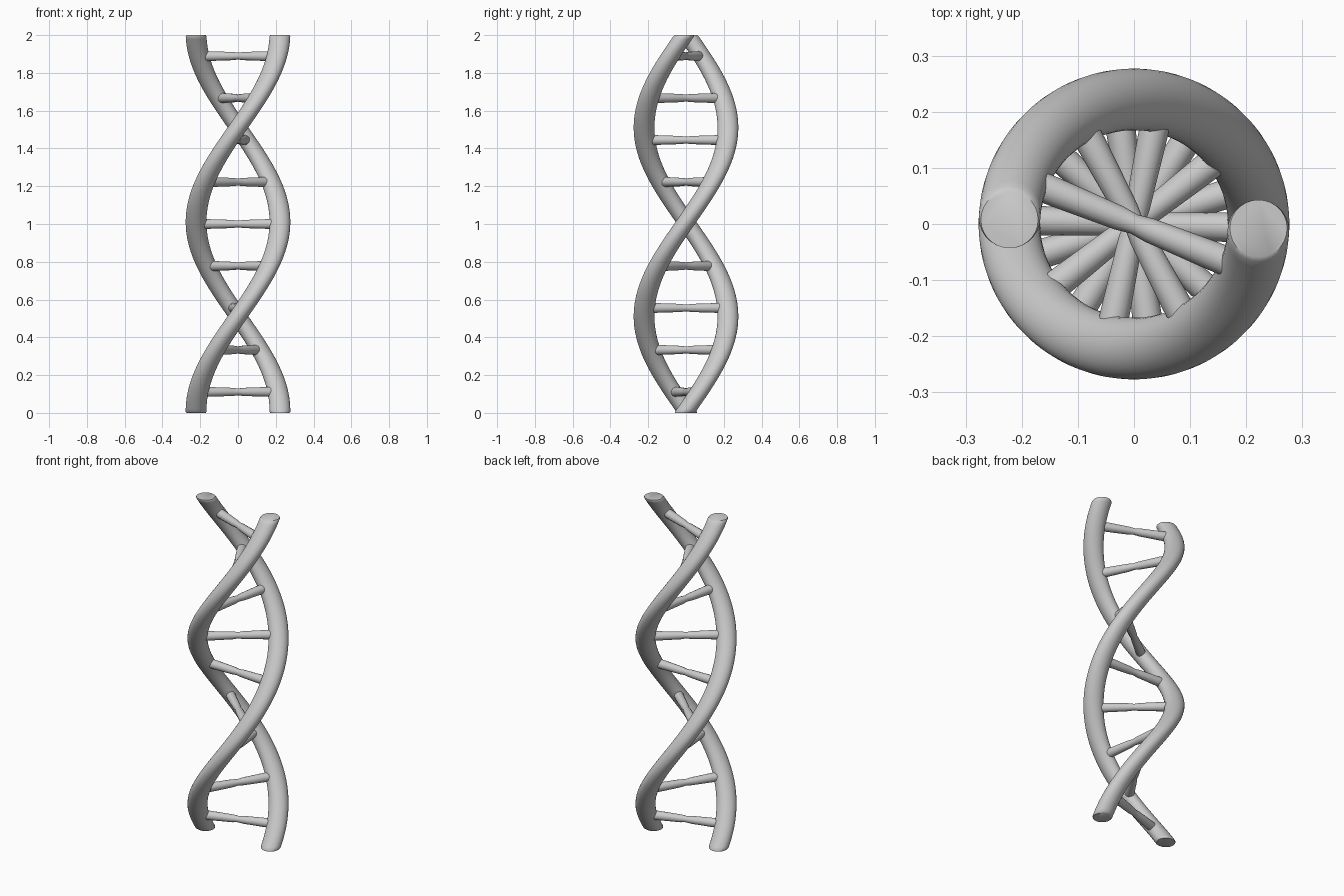
import bpy, bmesh, math
from mathutils import Vector, Matrix

if "Cube" in bpy.data.objects:
    bpy.data.objects.remove(bpy.data.objects["Cube"])

HEIGHT, HELIX_R, TUBE_R = 2.0, 0.222, 0.055
OFFSET = math.radians(-2)


def twist(z):
    return math.pi * z + OFFSET


def skin_rings(name, rings):
    """Bridge a list of equally sized point rings into a capped tube."""
    bm = bmesh.new()
    loops = [[bm.verts.new(p) for p in ring] for ring in rings]
    n = len(loops[0])
    for a, b in zip(loops, loops[1:]):
        for i in range(n):
            j = (i + 1) % n
            bm.faces.new((a[i], a[j], b[j], b[i]))
    bm.faces.new(loops[0][::-1])
    bm.faces.new(loops[-1])
    bmesh.ops.recalc_face_normals(bm, faces=bm.faces)
    mesh = bpy.data.meshes.new(name)
    bm.to_mesh(mesh)
    bm.free()
    obj = bpy.data.objects.new(name, mesh)
    bpy.context.collection.objects.link(obj)
    bpy.ops.object.select_all(action='DESELECT')
    obj.select_set(True)
    bpy.context.view_layer.objects.active = obj
    bpy.ops.object.shade_smooth_by_angle(angle=math.radians(40))
    return obj


def circle(r, n):
    return [(r * math.cos(2 * math.pi * i / n), r * math.sin(2 * math.pi * i / n))
            for i in range(n)]


# Two strands: level circles swept up a full right-handed turn
def strand(name, phase):
    steps = 96
    stations = [(0, 0.051)] + [(0.006, TUBE_R)]
    stations += [(HEIGHT * k / steps, TUBE_R) for k in range(1, steps)]
    stations += [(HEIGHT - 0.006, TUBE_R), (HEIGHT, 0.051)]
    rings = []
    for z, r in stations:
        a = twist(z) + phase
        cx, cy = HELIX_R * math.cos(a), HELIX_R * math.sin(a)
        rings.append([Vector((cx + x, cy + y, z)) for x, y in circle(r, 28)])
    skin_rings(name, rings)


strand("strand_a", 0)
strand("strand_b", math.pi)

# Nine rungs, slightly pinched where the two halves meet
RUNGS = 9
PROFILE = [(-0.21, 0.027), (-0.15, 0.026), (-0.03, 0.022), (0, 0.018),
           (0.03, 0.022), (0.15, 0.026), (0.21, 0.027)]
for k in range(RUNGS):
    z = (k + 0.5) * HEIGHT / RUNGS
    place = Matrix.Translation((0, 0, z)) @ Matrix.Rotation(twist(z), 4, 'Z')
    skin_rings(f"rung_{k + 1}",
               [[place @ Vector((s, u, v)) for u, v in circle(r, 14)] for s, r in PROFILE])
